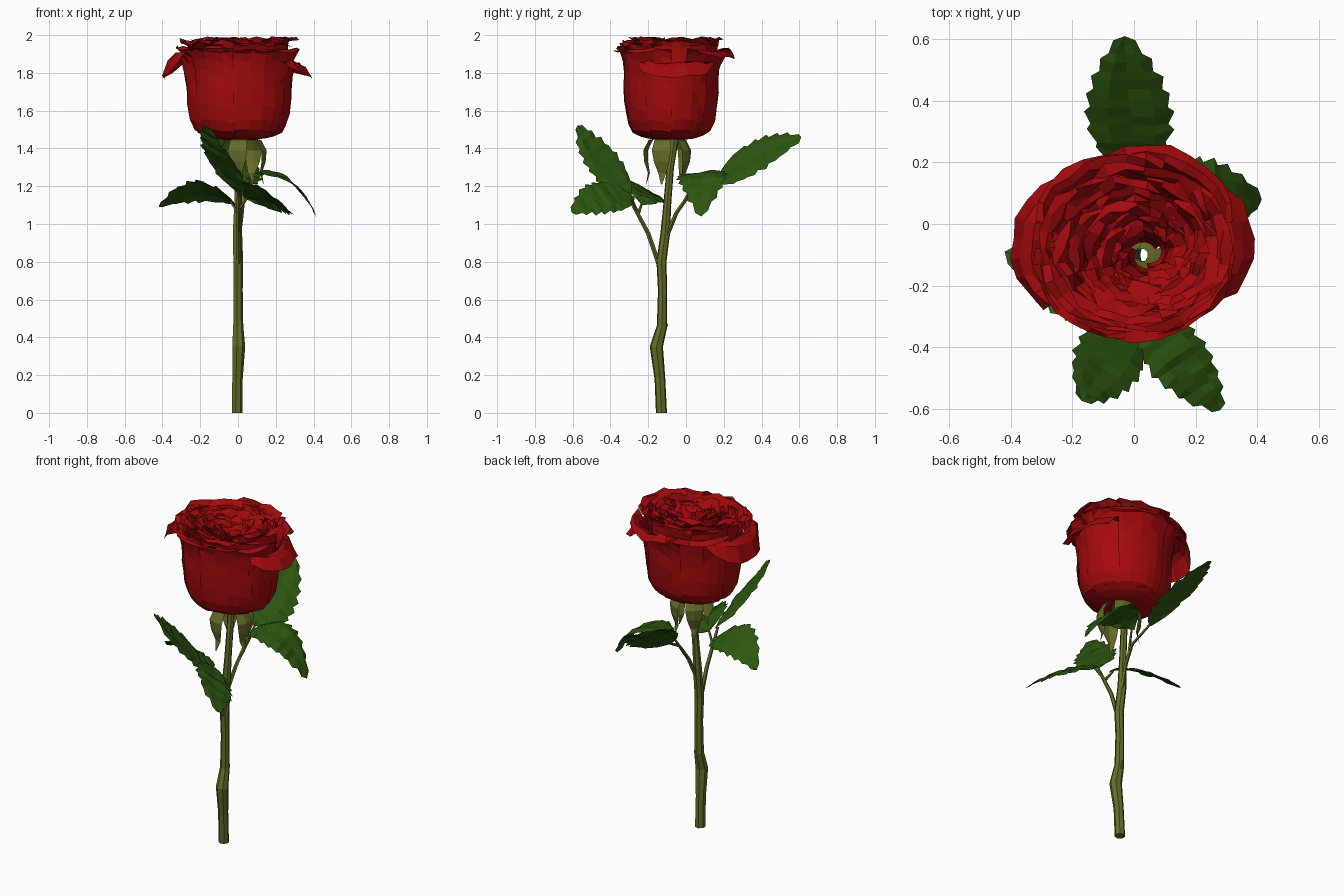
import bpy, math, random
from mathutils import Vector

if "Cube" in bpy.data.objects:
    bpy.data.objects.remove(bpy.data.objects["Cube"])

random.seed(4)


def material(name, rgb):
    m = bpy.data.materials.new(name)
    m.diffuse_color = (*rgb, 1)
    m.use_nodes = True
    m.node_tree.nodes["Principled BSDF"].inputs["Base Color"].default_value = m.diffuse_color
    return m


RED = material("petal red", (0.37, 0.003, 0.004))
GREEN = material("leaf green", (0.026, 0.095, 0.005))
OLIVE = material("stem olive", (0.135, 0.150, 0.020))


def make(name, verts, faces, mat):
    me = bpy.data.meshes.new(name)
    me.from_pydata([tuple(v) for v in verts], [], faces)
    me.materials.append(mat)
    ob = bpy.data.objects.new(name, me)
    bpy.context.collection.objects.link(ob)
    return ob


def grid_faces(rows, cols, wrap=False):
    """Quads joining a grid of vertices stored row by row."""
    return [(r * cols + c, r * cols + (c + 1) % cols,
             (r + 1) * cols + (c + 1) % cols, (r + 1) * cols + c)
            for r in range(rows - 1) for c in range(cols if wrap else cols - 1)]


def tube(name, pts, sides=7):
    """Faceted tube through (x, y, z, radius) points."""
    ps = [Vector(p[:3]) for p in pts]
    verts = []
    for i, p in enumerate(ps):
        tan = ps[min(i + 1, len(ps) - 1)] - ps[max(i - 1, 0)]
        if i == 0 and p.z == 0:
            tan = Vector((0, 0, 1))
        q = Vector((0, 0, 1)).rotation_difference(tan.normalized())
        for k in range(sides):
            a = 2 * math.pi * k / sides
            verts.append(p + q @ Vector((math.cos(a), math.sin(a), 0)) * pts[i][3])
    faces = grid_faces(len(ps), sides, True)
    faces += [tuple(reversed(range(sides))),
              tuple(range(len(verts) - sides, len(verts)))]
    return make(name, verts, faces, OLIVE)


def sample(profile, t):
    """Linear lookup along a list of tuples, t from 0 to 1."""
    f = t * (len(profile) - 1)
    i = min(int(f), len(profile) - 2)
    return [a + (b - a) * (f - i) for a, b in zip(profile[i], profile[i + 1])]


def petal(name, centre, angle, span, profile, cut=0.12, tuck=0.012, crumple=0.008):
    """Petal swept round the bloom axis from an (r, z) profile."""
    rows, cols = len(profile) + 3, 9
    verts = []
    for r in range(rows):
        v = r / (rows - 1)
        for c in range(cols):
            u = 2 * c / (cols - 1) - 1
            rad, z = sample(profile, v * (1 - cut * abs(u) ** 3))
            j = crumple * v
            rad += tuck * u + random.uniform(-j, j)
            z += random.uniform(-j, j)
            a = math.radians(angle + u * span / 2)
            verts.append((centre[0] + 1.04 * rad * math.cos(a),
                          centre[1] + 0.93 * rad * math.sin(a), min(z, 2.0)))
    make(name, verts, grid_faces(rows, cols), RED)


def leaf(name, base, mid, tip, side, half, n=16):
    """Serrated leaf blade bent along a three-point midrib."""
    b, m, t = Vector(base), Vector(mid), Vector(tip)
    ctrl = 2 * m - (b + t) / 2
    side = Vector(side).normalized()
    verts = []
    for i in range(n + 1):
        s = i / n
        p = b * (1 - s) ** 2 + ctrl * 2 * s * (1 - s) + t * s * s
        tan = ((ctrl - b) * (1 - s) + (t - ctrl) * s).normalized()
        nor = tan.cross(side).normalized()
        if nor.z < 0:
            nor = -nor
        w = half * max(math.sin(math.pi * s ** 0.8), 0.0) ** 0.75
        for u in (-1, -0.55, 0, 0.55, 1):
            edge = abs(u) == 1
            k = (1.06 if i % 2 else 0.92) if edge else 1
            q = p + side * u * w * k + nor * w * (0.18 * abs(u) - 0.2 * u * u)
            if edge and i % 2 and i < n:
                q += tan * 0.015
            if 0 < i < n:
                q += nor * random.uniform(-0.006, 0.006)
            verts.append(q)
    make(name, verts, grid_faces(n + 1, 5), GREEN)


# Stem with kinks, a node and a thorn
tube("stem", [(-0.006, -0.13, 0, 0.03), (-0.004, -0.138, 0.18, 0.029),
              (0.002, -0.157, 0.35, 0.036), (0.0, -0.127, 0.46, 0.028),
              (0.0, -0.124, 0.65, 0.025), (0.0, -0.13, 0.80, 0.027),
              (-0.004, -0.110, 0.95, 0.026), (0.0, -0.098, 1.12, 0.021),
              (0.004, -0.083, 1.30, 0.02), (0.0, -0.065, 1.42, 0.022),
              (0.0, -0.06, 1.47, 0.026)])
tube("thorn", [(0, -0.125, 0.43, 0.02), (0, -0.098, 0.472, 0.004)], 5)

# Leaf stalks branching from the stem
tube("front_stalk", [(0, -0.145, 0.79, 0.013), (0, -0.20, 0.95, 0.012),
                     (0, -0.28, 1.10, 0.010), (0.0, -0.31, 1.16, 0.007)], 5)
tube("front_right_stalk", [(0, -0.26, 1.07, 0.009), (0.05, -0.29, 1.14, 0.006)], 5)
tube("left_stalk", [(0, -0.25, 1.06, 0.009), (-0.04, -0.23, 1.12, 0.006)], 5)
tube("back_stalk", [(0, -0.11, 0.92, 0.014), (0.02, -0.05, 1.06, 0.011),
                    (0.03, 0.02, 1.16, 0.009), (0.01, 0.17, 1.245, 0.007)], 5)
tube("right_stalk", [(0.025, -0.02, 1.10, 0.009), (0.06, 0.05, 1.23, 0.006)], 5)

# Five leaves
leaf("back_leaf", (0.0, 0.15, 1.23), (-0.015, 0.38, 1.365), (-0.03, 0.61, 1.46),
     (1, 0, -0.65), 0.165)
leaf("right_leaf", (0.04, 0.05, 1.235), (0.24, 0.085, 1.25), (0.415, 0.08, 1.04),
     (-0.1, 1, 0.1), 0.13)
leaf("left_leaf", (-0.01, -0.23, 1.10), (-0.2, -0.21, 1.175), (-0.42, -0.09, 1.09),
     (0.3, 0.88, -0.5), 0.115)
leaf("front_left_leaf", (0.01, -0.29, 1.15), (-0.09, -0.45, 1.34), (-0.17, -0.575, 1.52),
     (-0.8, 0.6, 0.42), 0.125)
leaf("front_right_leaf", (0.03, -0.27, 1.14), (0.155, -0.45, 1.14), (0.28, -0.605, 1.06),
     (0.75, 0.5, -0.72), 0.125)

# Drooping sepals under the bloom
SEPAL = [(0.02, 1.462, 0.025), (0.10, 1.445, 0.045), (0.13, 1.39, 0.052),
         (0.125, 1.33, 0.042), (0.105, 1.27, 0.022), (0.115, 1.21, 0.003)]
for i, deg in enumerate((256, 345, 62, 130)):
    a = math.radians(deg)
    out, across = Vector((math.cos(a), math.sin(a), 0)), Vector((-math.sin(a), math.cos(a), 0))
    vs = [Vector((0.025, -0.10, z)) + out * (r - 0.25 * abs(u) * w) + across * u * w
          for r, z, w in SEPAL for u in (-1, 0, 1)]
    make("sepal_%d" % (i + 1), vs, grid_faces(len(SEPAL), 3), OLIVE)

# Outer petals: wide cup with lips of different curl
CENTRE = (0.005, -0.078)
CUP = [(0.075, 1.447), (0.15, 1.455), (0.218, 1.487), (0.252, 1.56), (0.263, 1.68)]
LIPS = [
    ("right", 5, 84, [(0.268, 1.78), (0.29, 1.87), (0.325, 1.84), (0.375, 1.78)]),
    ("left", 175, 84, [(0.275, 1.80), (0.30, 1.91), (0.345, 1.90), (0.385, 1.78)]),
    ("back", 62, 90, [(0.264, 1.78), (0.285, 1.87), (0.33, 1.93), (0.37, 1.88)]),
    ("back_left", 118, 90, [(0.264, 1.80), (0.28, 1.90), (0.32, 1.94), (0.35, 1.90)]),
    ("front", 268, 120, [(0.265, 1.80), (0.27, 1.88), (0.29, 1.925), (0.33, 1.915)]),
    ("front_left", 222, 84, [(0.264, 1.80), (0.28, 1.89), (0.31, 1.94), (0.335, 1.92)]),
    ("front_right", 318, 84, [(0.264, 1.80), (0.275, 1.88), (0.30, 1.93), (0.325, 1.91)]),
]
for label, angle, span, lip in LIPS:
    petal("outer_petal_" + label, CENTRE, angle, span, CUP + lip, 0.12, 0.006, 0.010)

# Inner petals: nested whorls drifting toward the open heart
WHORLS = 6
for k in range(WHORLS):
    f = k / (WHORLS - 1)
    R = 0.243 - 0.18 * f
    c = (CENTRE[0] + 0.035 * f, CENTRE[1] - 0.02 * f)
    count = 5 if k < 3 else 4 if k < 5 else 3
    for i in range(count):
        top = 1.965 - 0.04 * f * f + random.uniform(-0.025, 0.02)
        prof = [(max(R * 0.62, 0.045), 1.50 + 0.08 * f), (R * 0.97, 1.64), (R, 1.80),
                (R + 0.002, top - 0.05), (R + 0.022, top), (R + 0.055, top + 0.002)]
        petal("inner_petal_%d_%d" % (k + 1, i + 1), c, 360 * i / count + 47 * k,
              360 / count * 1.35, prof, 0.16, 0.014, 0.017)
